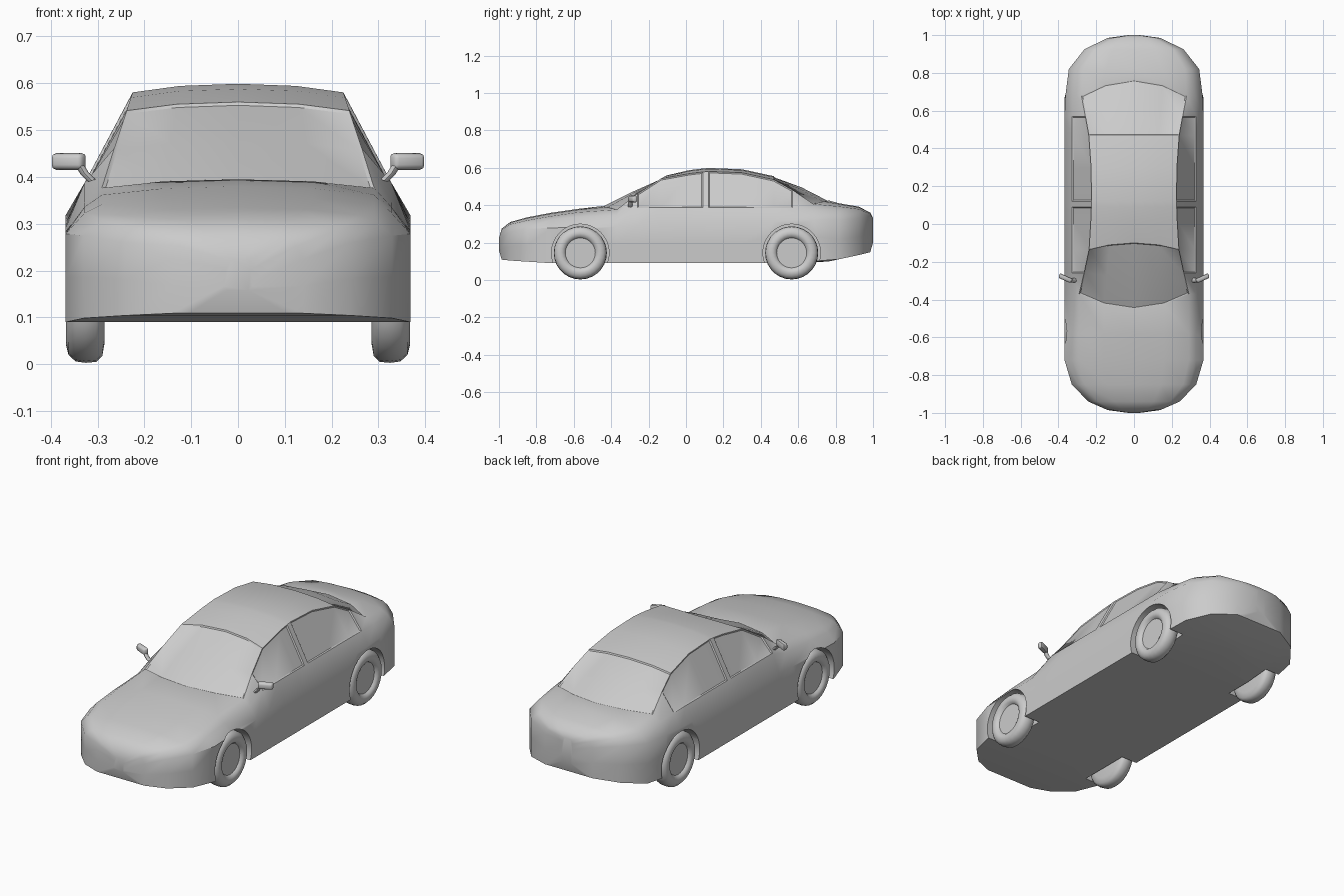
import bpy, bmesh
from math import pi, cos, sin, radians
from mathutils import Matrix, Vector

if "Cube" in bpy.data.objects:
    bpy.data.objects.remove(bpy.data.objects["Cube"])

grey = bpy.data.materials.new("light_grey")
GREY = (0.6, 0.6, 0.6, 1)
grey.diffuse_color = GREY
grey.use_nodes = True
grey.node_tree.nodes["Principled BSDF"].inputs["Base Color"].default_value = GREY


def make(name, bm):
    bmesh.ops.recalc_face_normals(bm, faces=bm.faces)
    mesh = bpy.data.meshes.new(name)
    bm.to_mesh(mesh)
    bm.free()
    mesh.materials.append(grey)
    obj = bpy.data.objects.new(name, mesh)
    bpy.context.collection.objects.link(obj)
    return obj


def select(obj):
    bpy.ops.object.select_all(action='DESELECT')
    obj.select_set(True)
    bpy.context.view_layer.objects.active = obj


def smooth(obj, angle):
    select(obj)
    bpy.ops.object.shade_smooth_by_angle(angle=radians(angle))


# Centre line of the body from nose to tail: position, height
NOSE = [(-1, .225), (-.985, .275), (-.94, .31), (-.85, .335), (-.72, .36), (-.58, .38)]
WINDSCREEN = [(-.45, .395), (-.28, .48), (-.1, .56)]
ROOF = [(.02, .588), (.09, .596), (.12, .599), (.3, .592)]
REAR_SCREEN = [(.47, .555), (.62, .5), (.765, .425)]
TAIL = [(.82, .41), (.925, .392), (.985, .36), (1, .33)]
PROFILE = NOSE + WINDSCREEN + ROOF + REAR_SCREEN + TAIL

# How far each screen curves back at its sides
BOW = dict(zip([y for y, z in WINDSCREEN + REAR_SCREEN], (.08, .02, -.035, 0, -.05, -.085)))


def ring(bm, y, top):
    bow = BOW.get(y, 0)
    end = max(0, (abs(y) - .72) / .28)
    # Plan outline is straight along the middle and rounded at both ends
    width = max(.03, .368 * (1 - end ** 1.9) ** .42)
    sill = .09 + end * (.06 if y > 0 else .018) + .05 * end ** 60
    shoulder = min(.3 + .03 * y, top - .05)
    belt = min(shoulder + (top - shoulder) * .55, .388)
    edge_x = width * .79 - .33 * max(0, top - .4)
    edge = top - width * .05
    half = [(0, sill), (width * .75, sill), (width, sill), (width, (sill + shoulder) / 2),
            (width, shoulder), (width * .89, belt), (edge_x, edge),
            (edge_x * .55, edge + (top - edge) * .75), (0, top)]
    loop = half + [(-x, z) for x, z in reversed(half[1:-1])]
    return [bm.verts.new((x, y + bow * min(1, abs(x) / edge_x) ** 2, z)) for x, z in loop]


# Body shell lofted along its length
bm = bmesh.new()
rings = [ring(bm, y, top) for y, top in PROFILE]
count = len(rings[0])
grid = {}
for i, (a, b) in enumerate(zip(rings, rings[1:])):
    for j in range(count):
        k = (j + 1) % count
        grid[i, j] = bm.faces.new((a[j], a[k], b[k], b[j]))
bm.faces.new(rings[0])
bm.faces.new(rings[-1])
bmesh.ops.recalc_face_normals(bm, faces=bm.faces)

# Windows as shallow insets: screens over the top, side glass between belt and roof edge
TOP, LEFT, RIGHT = range(6, 10), (5,), (10,)
front = len(NOSE)
pillar = front + len(WINDSCREEN) + 1
rear = front + len(WINDSCREEN) + len(ROOF)
PANES = [(range(front, front + 2), TOP), (range(rear, rear + 2), TOP)]
for side in (LEFT, RIGHT):
    PANES += [(range(front + 1, pillar), side), (range(pillar + 1, rear + 1), side)]
for spans, columns in PANES:
    bmesh.ops.inset_region(bm, faces=[grid[i, j] for i in spans for j in columns],
                           thickness=.006, depth=-.005, use_even_offset=True)
body = make("car_body", bm)

# Wheel arches cut from the body
AXLES = (-.565, .565)
WHEEL_Z = .145
for side in (-1, 1):
    for y in AXLES:
        bm = bmesh.new()
        place = Matrix.Translation((side * .42, y, WHEEL_Z)) @ Matrix.Rotation(pi / 2, 4, 'Y')
        bmesh.ops.create_cone(bm, cap_ends=True, segments=32, radius1=.154, radius2=.154,
                              depth=.29, matrix=place)
        cutter = make("arch_cutter", bm)
        cutter.hide_render = True
        mod = body.modifiers.new("arch", 'BOOLEAN')
        mod.operation = 'DIFFERENCE'
        mod.solver = 'EXACT'
        mod.object = cutter
        select(body)
        bpy.ops.object.modifier_apply(modifier=mod.name)
        bpy.data.objects.remove(cutter)
smooth(body, 38)

# Wheels: revolved tyre with a recessed hub disc, given as radius and distance from centre
TYRE = [(0, .285), (.1, .285), (.128, .29), (.14, .303), (.142, .325), (.139, .347),
        (.125, .362), (.105, .367), (.088, .362), (.08, .35), (0, .35)]


def wheel(name, side, y):
    bm = bmesh.new()
    verts = [bm.verts.new((side * x, y, WHEEL_Z + r)) for r, x in TYRE]
    edges = [bm.edges.new(pair) for pair in zip(verts, verts[1:])]
    bmesh.ops.spin(bm, geom=verts + edges, cent=(0, y, WHEEL_Z), axis=(1, 0, 0),
                   angle=2 * pi, steps=28)
    bmesh.ops.remove_doubles(bm, verts=bm.verts, dist=.0005)
    smooth(make(name, bm), 40)


# Door mirrors: rounded tapered housing on a short stalk
def mirror(name, side):
    bm = bmesh.new()
    bmesh.ops.create_cube(bm, size=1, matrix=Matrix.Diagonal((.078, .026, .038, 1)))
    for v in bm.verts:
        if v.co.y < 0:
            v.co.x *= .88
            v.co.z *= .8
    bmesh.ops.bevel(bm, geom=bm.edges[:], offset=.008, segments=2, affect='EDGES', profile=.5)
    place = Matrix.Translation((.363, -.287, .433)) @ Matrix.Rotation(radians(24), 4, 'Z')
    bmesh.ops.transform(bm, matrix=place, verts=bm.verts)
    stalk = [Vector((.312, -.298, .392)), Vector((.328, -.298, .408)), Vector((.338, -.296, .425))]
    loops = [[bm.verts.new(p + Vector((.008 * cos(t), .012 * sin(t), -.003 * cos(t))))
              for t in (k * pi / 4 for k in range(8))] for p in stalk]
    for a, b in zip(loops, loops[1:]):
        for k in range(len(a)):
            bm.faces.new((a[k], a[k - 1], b[k - 1], b[k]))
    bm.faces.new(loops[0])
    bm.faces.new(loops[-1])
    for v in bm.verts:
        v.co.x *= side
    smooth(make(name, bm), 45)


for label, side in (("left", 1), ("right", -1)):
    wheel("front_wheel_" + label, side, AXLES[0])
    wheel("rear_wheel_" + label, side, AXLES[1])
    mirror("door_mirror_" + label, side)
